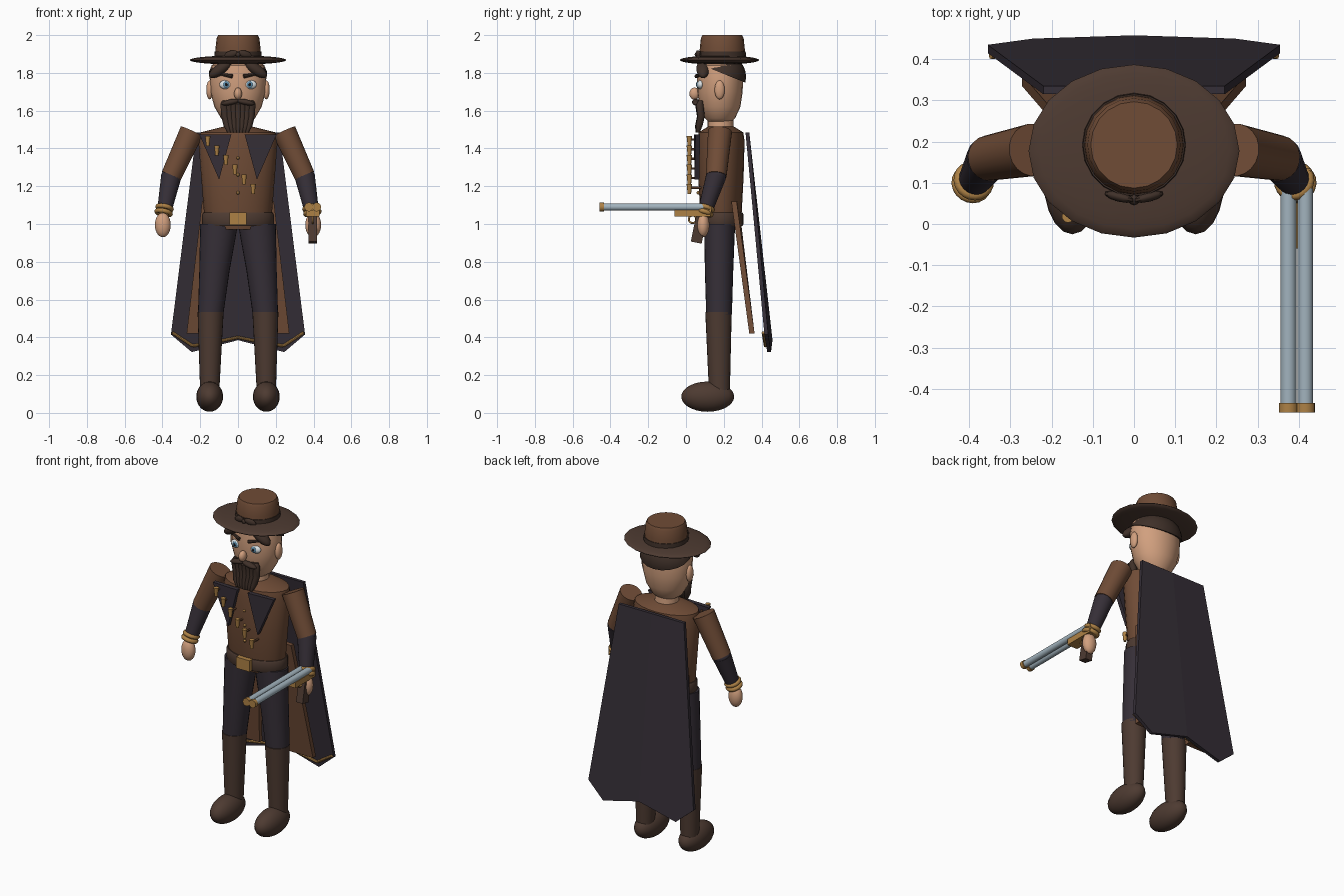
import bpy, bmesh, math
from mathutils import Vector, Matrix, Euler

cube = bpy.data.objects.get("Cube")
if cube:
    bpy.data.objects.remove(cube, do_unlink=True)


def material(name, *rgb):
    m = bpy.data.materials.new(name)
    m.use_nodes = True
    m.diffuse_color = (*rgb, 1)
    m.node_tree.nodes["Principled BSDF"].inputs["Base Color"].default_value = (*rgb, 1)
    return m


BROWN = material("coat brown", .16, .072, .037)
LEATHER = material("dark leather", .075, .043, .031)
HAIR = material("dark hair", .05, .03, .022)
CLOTH = material("dusky cloth", .036, .028, .038)
SKIN = material("skin", .64, .35, .21)
GOLD = material("brass", .42, .22, .06)
STEEL = material("steel", .36, .45, .51)
WHITE = material("eye white", .75, .8, .82)
BLUE = material("iris blue", .12, .28, .42)
PUPIL = material("pupil black", .01, .01, .012)


def finish(name, bm, mat, smooth=True):
    bmesh.ops.recalc_face_normals(bm, faces=bm.faces)
    mesh = bpy.data.meshes.new(name)
    bm.to_mesh(mesh)
    bm.free()
    mesh.materials.append(mat)
    ob = bpy.data.objects.new(name, mesh)
    bpy.context.collection.objects.link(ob)
    if smooth:
        bpy.ops.object.select_all(action='DESELECT')
        ob.select_set(True)
        bpy.context.view_layer.objects.active = ob
        bpy.ops.object.shade_smooth_by_angle(angle=math.radians(40))
    return ob


def ellipsoid(name, c, r, mat, rot=(0, 0, 0), seg=20, cut=None):
    bm = bmesh.new()
    bmesh.ops.create_uvsphere(bm, u_segments=seg, v_segments=14, radius=1)
    m = Matrix.Translation(c) @ Euler(rot).to_matrix().to_4x4() @ Matrix.Diagonal((*r, 1))
    bmesh.ops.transform(bm, matrix=m, verts=bm.verts)
    if cut:
        bmesh.ops.bisect_plane(bm, geom=bm.verts[:] + bm.edges[:] + bm.faces[:],
                               plane_co=cut[0], plane_no=cut[1], clear_inner=True)
        bmesh.ops.holes_fill(bm, edges=[e for e in bm.edges if e.is_boundary])
    return finish(name, bm, mat)


def loft(name, rows, mat, n=24):
    """Skin through horizontal elliptical rings (x, y, z, rx, ry)."""
    bm = bmesh.new()
    rings = [[bm.verts.new((x + rx * math.cos(math.tau * i / n), y + ry * math.sin(math.tau * i / n), z))
              for i in range(n)] for x, y, z, rx, ry in rows]
    for a, b in zip(rings, rings[1:]):
        for i in range(n):
            bm.faces.new((a[i], a[(i + 1) % n], b[(i + 1) % n], b[i]))
    bm.faces.new(rings[0])
    bm.faces.new(rings[-1])
    return finish(name, bm, mat)


def rod(name, a, b, r1, r2, mat, n=16):
    a, b = Vector(a), Vector(b)
    bm = bmesh.new()
    bmesh.ops.create_cone(bm, cap_ends=True, segments=n, radius1=r1, radius2=r2, depth=(b - a).length)
    m = Matrix.Translation((a + b) / 2) @ (b - a).to_track_quat('Z', 'Y').to_matrix().to_4x4()
    bmesh.ops.transform(bm, matrix=m, verts=bm.verts)
    return finish(name, bm, mat)


def box(name, c, size, mat, rot=(0, 0, 0)):
    bm = bmesh.new()
    bmesh.ops.create_cube(bm, size=1)
    m = Matrix.Translation(c) @ Euler(rot).to_matrix().to_4x4() @ Matrix.Diagonal((*size, 1))
    bmesh.ops.transform(bm, matrix=m, verts=bm.verts)
    return finish(name, bm, mat, False)


def slab(name, polys, depth, mat):
    """Polygons thickened towards +y."""
    bm = bmesh.new()
    for p in polys:
        bm.faces.new([bm.verts.new(v) for v in p])
    bmesh.ops.remove_doubles(bm, verts=bm.verts, dist=1e-4)
    ext = bmesh.ops.extrude_face_region(bm, geom=bm.faces[:], use_keep_orig=True)
    bmesh.ops.translate(bm, vec=(0, depth, 0), verts=[v for v in ext["geom"] if isinstance(v, bmesh.types.BMVert)])
    return finish(name, bm, mat, False)


def ring(name, c, r, thick, mat, rot):
    bpy.ops.mesh.primitive_torus_add(location=c, rotation=rot, major_radius=r, minor_radius=thick,
                                     major_segments=20, minor_segments=8)
    ob = bpy.context.object
    ob.name = name
    ob.data.materials.append(mat)
    bpy.ops.object.shade_smooth_by_angle(angle=math.radians(60))


def mirrored(pts, s):
    return [(s * x, y, z) for x, y, z in pts]


# Torso, belt and neck
loft("coat_torso", [(0, .185, z, rx, ry) for z, rx, ry in (
    (.97, .15, .09), (1.06, .18, .11), (1.25, .195, .12), (1.44, .21, .125),
    (1.485, .2, .118), (1.515, .08, .07))], BROWN)
loft("belt", [(0, .185, z, rx, rx - .07) for z, rx in ((.99, .185), (1.0, .19), (1.05, .19), (1.06, .185))], LEATHER)
box("belt_buckle", (0, .062, 1.028), (.09, .03, .068), GOLD)
rod("neck", (0, .185, 1.48), (0, .18, 1.62), .07, .065, SKIN)
for i, z in enumerate((1.35, 1.26, 1.165)):
    ellipsoid(f"coat_button_{i}", (0, .065, z), (.009, .009, .009), GOLD, seg=8)

# Bandolier rounds across the chest
for i in range(6):
    x, z = -.16 + .048 * i, 1.442 - .051 * i
    rod(f"bandolier_round_{i}", (x, .018, z - .028), (x, .018, z + .025), .009, .015, GOLD, 10)
    rod(f"round_loop_{i}", (x, .02, z + .005), (x, .085, z + .005), .006, .006, BROWN, 6)

# Head
loft("head", [(0, .18, z, rx, ry) for z, rx, ry in (
    (1.53, .05, .05), (1.56, .09, .08), (1.62, .125, .108), (1.7, .147, .12),
    (1.78, .15, .122), (1.84, .14, .115), (1.87, .1, .08))], SKIN)
ellipsoid("nose", (0, .045, 1.69), (.021, .027, .032), SKIN)
ellipsoid("hair_cap", (0, .187, 1.78), (.157, .131, .125), HAIR, cut=((0, .06, 1.85), (0, .4, 1)))

# Beard strands and moustache
for i in range(-3, 4):
    x = i * .024
    loft(f"beard_strand_{i + 3}", [(x * k, y + .05 * abs(x), z, r, r) for k, y, z, r in (
        (1, .075, 1.655, .01), (1, .068, 1.635, .021), (.95, .077, 1.57, .02),
        (.8, .066, 1.52, .019), (.65, .06, 1.485, .01))], HAIR, 10)

for s, side in ((1, "left"), (-1, "right")):
    # Face details
    ellipsoid(side + "_ear", (s * .15, .178, 1.71), (.018, .027, .05), SKIN)
    ellipsoid(side + "_eye", (s * .065, .077, 1.738), (.034, .018, .024), WHITE)
    ellipsoid(side + "_iris", (s * .063, .061, 1.738), (.016, .006, .018), BLUE, seg=12)
    ellipsoid(side + "_pupil", (s * .063, .056, 1.738), (.007, .004, .008), PUPIL, seg=8)
    rod(side + "_brow", (s * .03, .055, 1.782), (s * .105, .085, 1.795), .011, .006, HAIR, 8)
    ellipsoid(side + "_moustache", (s * .04, .052, 1.645), (.048, .02, .015), HAIR, (0, s * .2, 0))
    ellipsoid(side + "_fringe", (s * .09, .09, 1.822), (.075, .035, .03), HAIR, (0, s * .62, 0))

    # Arms, cuffs and hands
    elbow, wrist = (s * .353, .16, 1.255), (s * .388, .105, 1.08)
    rod(side + "_upper_arm", (s * .245, .18, 1.49), elbow, .064, .055, BROWN, 20)
    ellipsoid(side + "_elbow", elbow, (.052, .052, .045), CLOTH)
    rod(side + "_forearm", elbow, wrist, .054, .039, CLOTH, 20)
    for k, z in enumerate((1.085, 1.06)):
        ring(f"{side}_bracelet_{k}", (s * (.389 + .005 * k), .105 - .007 * k, z), .037, .013, GOLD,
             (-.3, s * -.2, 0))
    ellipsoid(side + "_hand", (s * .398, .09, .995), (.042, .034, .065), SKIN)

    # Legs and boots
    loft(side + "_trouser_leg", [(s * .145, .175, .52, .067, .068), (s * .125, .175, .75, .08, .075),
                                (s * .1, .178, 1.0, .1, .082)], CLOTH)
    loft(side + "_boot_shaft", [(s * .15, .177, .1, .05, .055), (s * .145, .172, .535, .069, .07)], LEATHER)
    ellipsoid(side + "_boot_foot", (s * .15, .115, .086), (.071, .14, .08), LEATHER)

    # Lapels and coat tails
    slab(side + "_lapel", [mirrored([(.035, .042, 1.475), (.205, .05, 1.475), (.1, .045, 1.235)], s)], .025, CLOTH)
    slab(side + "_coat_tail", [mirrored([(.04, .25, 1.12), (.19, .24, 1.12), (.272, .335, .42),
                                         (.09, .335, .42)], s)], .028, BROWN)

# Cape with a scalloped, trimmed hem
half = [(0, .315, 1.485), (.22, .315, 1.485), (.355, .415, .415), (.245, .43, .322), (0, .438, .385)]
slab("cape", [half, mirrored(half, -1)], .02, CLOTH)
hem = [(.348, .408, .425), (.24, .42, .355), (.12, .422, .375), (0, .425, .4)]
for s, side in ((1, "left"), (-1, "right")):
    for i in range(3):
        a, b = mirrored(hem[i:i + 2], s)
        rod(f"{side}_cape_trim_{i}", a, b, .008, .008, GOLD, 8)

# Hat
ellipsoid("hat_brim", (0, .177, 1.868), (.256, .21, .024), LEATHER)
loft("hat_crown", [(0, .192, z, r, r) for z, r in (
    (1.86, .124), (1.93, .119), (1.985, .113), (2.0, .105))], BROWN, 20)
loft("hat_band", [(0, .192, z, r, r) for z, r in ((1.87, .127), (1.912, .124))], HAIR, 20)
for s, side in ((1, "left"), (-1, "right")):
    ellipsoid(side + "_bow_loop", (s * .036, .066, 1.9), (.038, .012, .018), HAIR, (0, s * .25, s * .25), 10)
ellipsoid("bow_knot", (0, .06, 1.897), (.014, .014, .014), HAIR, seg=10)

# Double-barrelled gun
for i, x in enumerate((.375, .416)):
    rod(f"gun_barrel_{i}", (x, -.45, 1.09), (x, .092, 1.09), .019, .019, STEEL)
    rod(f"muzzle_ring_{i}", (x, -.457, 1.09), (x, -.435, 1.09), .0235, .0235, GOLD)
box("gun_receiver", (.396, .035, 1.057), (.07, .19, .036), GOLD)
box("gun_hammer", (.418, .11, 1.075), (.024, .05, .04), GOLD)
ring("trigger_guard", (.396, .035, 1.025), .02, .005, GOLD, (0, math.pi / 2, 0))
box("gun_grip", (.396, .068, .97), (.044, .058, .14), LEATHER, (-.2, 0, 0))
